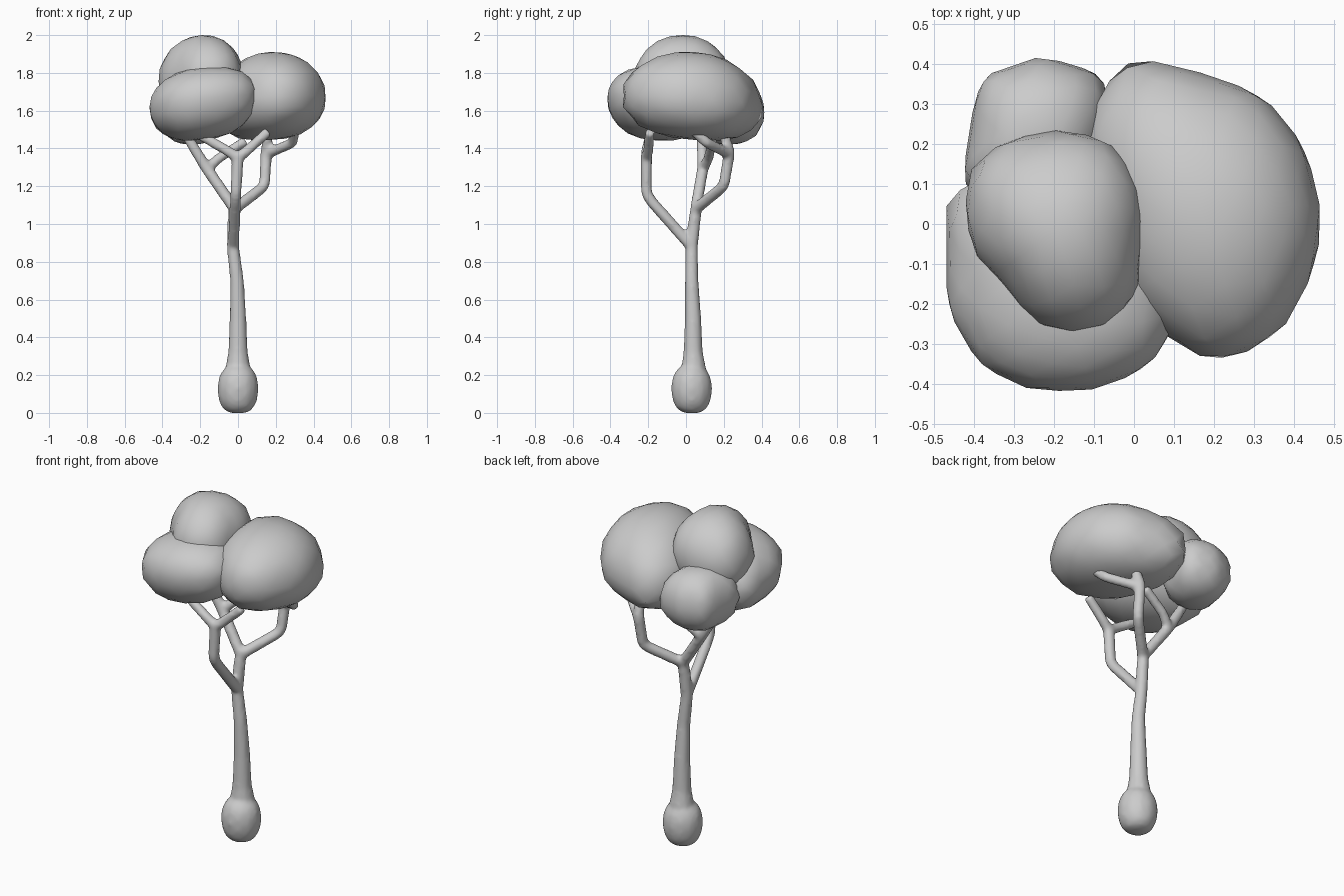
import bpy, bmesh, math
from mathutils import Vector

if "Cube" in bpy.data.objects:
    bpy.data.objects.remove(bpy.data.objects["Cube"])


def activate(obj):
    bpy.ops.object.select_all(action='DESELECT')
    obj.select_set(True)
    bpy.context.view_layer.objects.active = obj


def blob(name, outline, z_low, z_mid, z_top, square=(0.8, 0.9), tilt=(0, 0)):
    """Rounded lump whose plan follows an outline.
    square: fullness below and above (smaller is boxier); tilt: slope along x and y."""
    n = len(outline)
    pts = [Vector(p) for p in outline]
    c = sum(pts, Vector((0, 0))) / n

    def radius(d):
        # distance from the centre to the outline along direction d
        for i in range(n):
            p, q = pts[i] - c, pts[(i + 1) % n] - c
            e = q - p
            det = d.x * e.y - d.y * e.x
            if abs(det) > 1e-9:
                r = (p.x * e.y - p.y * e.x) / det
                s = (p.x * d.y - p.y * d.x) / det
                if r > 0 and -1e-5 <= s <= 1 + 1e-5:
                    return r
        return 0.1

    bm = bmesh.new()
    bmesh.ops.create_icosphere(bm, subdivisions=3, radius=1)
    for v in bm.verts:
        flat = math.hypot(v.co.x, v.co.y)
        d = Vector((v.co.x, v.co.y)) / flat if flat > 1e-5 else Vector((1, 0))
        up = v.co.z > 0
        height = (z_top - z_mid) if up else (z_mid - z_low)
        off = d * radius(d) * flat ** square[up]
        v.co = (c.x + off.x, c.y + off.y,
                z_mid + height * v.co.z + off.x * tilt[0] + off.y * tilt[1])
    mesh = bpy.data.meshes.new(name)
    bm.to_mesh(mesh)
    bm.free()
    obj = bpy.data.objects.new(name, mesh)
    bpy.context.collection.objects.link(obj)
    activate(obj)
    bpy.ops.object.shade_smooth_by_angle(angle=math.radians(60))
    return obj


def limb(name, pts):
    """Tapered tube through (x, y, z, radius) points with softened corners."""
    pts = [Vector(p) for p in pts]
    path = [pts[0]]
    for a, b, c in zip(pts, pts[1:], pts[2:]):
        s, e = b.lerp(a, 0.14), b.lerp(c, 0.14)
        path += [s, (s + e + 2 * b) / 4, e]
    path.append(pts[-1])
    curve = bpy.data.curves.new(name, 'CURVE')
    curve.dimensions = '3D'
    curve.bevel_depth = 1.12
    curve.bevel_resolution = 3
    curve.use_fill_caps = True
    spline = curve.splines.new('POLY')
    spline.points.add(len(path) - 1)
    for p, q in zip(spline.points, path):
        p.co = (q[0], q[1], q[2], 1)
        p.radius = q[3]
    obj = bpy.data.objects.new(name, curve)
    bpy.context.collection.objects.link(obj)
    activate(obj)
    bpy.ops.object.convert(target='MESH')
    return bpy.context.view_layer.objects.active


# Swollen root and trunk
ring = [(0.11 * math.cos(i * math.tau / 12), 0.03 + 0.11 * math.sin(i * math.tau / 12))
        for i in range(12)]
wood = [blob("root_bulb", ring, -0.003, 0.13, 0.26, (0.62, 0.75))]
wood.append(limb("trunk", [
    (0, .035, .12, .07), (0, .04, .24, .06), (0, .038, .32, .047), (0, .037, .5, .04),
    (-.005, .03, .7, .033), (-.027, .03, .88, .03), (-.022, .045, 1.02, .03),
    (-.016, .058, 1.11, .027)]))

# Branches: front, left and right, each forking into two
for name, pts in {
    "front_branch": [(-.025, .03, .88, .028), (-.012, -.21, 1.15, .027), (0, -.21, 1.37, .029)],
    "front_twig_left": [(0, -.21, 1.35, .027), (-.06, -.21, 1.39, .025), (-.2, -.19, 1.47, .024)],
    "front_twig_right": [(0, -.21, 1.35, .027), (.05, -.2, 1.39, .025), (.16, -.19, 1.49, .024)],
    "left_branch": [(-.018, .052, 1.08, .028), (-.17, .09, 1.3, .028), (-.28, .08, 1.48, .024)],
    "left_twig": [(-.165, .09, 1.29, .026), (-.1, .12, 1.35, .024), (.04, .14, 1.44, .024)],
    "right_branch": [(-.018, .052, 1.08, .028), (.14, .2, 1.2, .027), (.15, .23, 1.38, .028),
                     (.16, .19, 1.51, .024)],
    "right_twig": [(.15, .23, 1.37, .026), (.29, .11, 1.43, .025), (.3, .02, 1.51, .024)],
}.items():
    wood.append(limb(name, pts))

# Fuse the wood into one skin with soft webbed forks
bpy.ops.object.select_all(action='DESELECT')
for o in wood:
    o.select_set(True)
bpy.context.view_layer.objects.active = wood[0]
bpy.ops.object.join()
tree = bpy.context.view_layer.objects.active
tree.name = "trunk_and_branches"
remesh = tree.modifiers.new("fuse", 'REMESH')
remesh.mode = 'VOXEL'
remesh.voxel_size = 0.011
remesh.use_smooth_shade = True
smooth = tree.modifiers.new("soften", 'SMOOTH')
smooth.factor = 0.5
smooth.iterations = 6

# Foliage clumps
blob("foliage_right", [(-.01, .42), (.16, .38), (.32, .325), (.43, .19), (.47, .02),
                       (.455, -.11), (.36, -.285), (.21, -.35), (.1, -.3), (-.03, -.19),
                       (-.1, 0), (-.13, .2), (-.1, .31)],
     1.445, 1.65, 1.91, (.72, .95), (.05, -.06))
blob("foliage_top", [(-.425, .03), (-.405, .14), (-.325, .21), (-.18, .236), (-.06, .21),
                     (.01, .12), (.03, .03), (.01, -.18), (-.06, -.255), (-.15, -.275),
                     (-.25, -.255), (-.33, -.15), (-.4, -.07)],
     1.54, 1.77, 2.0, (.9, .95), (.06, 0))
blob("foliage_front", [(-.468, .08), (-.468, -.21), (-.385, -.355), (-.25, -.418), (-.11, -.415),
                       (.02, -.37), (.1, -.28), (.1, -.1), (0, .08), (-.2, .13), (-.4, .11)],
     1.445, 1.65, 1.83, (.8, .85), (.1, -.06))
blob("foliage_back", [(-.43, .11), (-.4, .3), (-.375, .37), (-.23, .42), (-.08, .375),
                      (-.06, .28), (-.09, .12), (-.2, .03), (-.35, .03)],
     1.42, 1.59, 1.77, (.8, .8))
